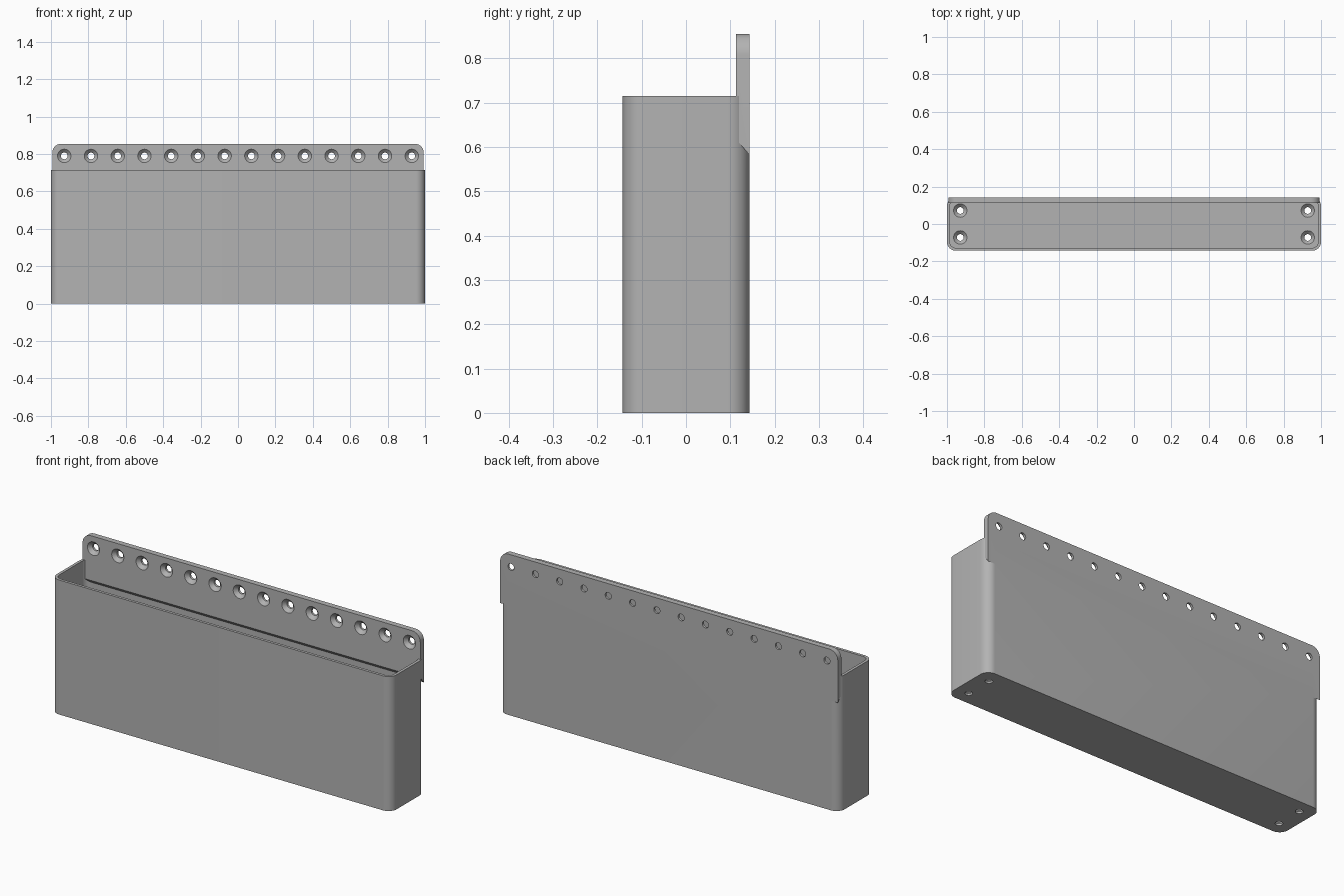
import bpy, bmesh
from math import pi, cos, sin, radians
from mathutils import Vector, Matrix

cube = bpy.data.objects.get("Cube")
if cube:
    bpy.data.objects.remove(cube, do_unlink=True)

HALF_W, HALF_D, BOX_H = 1.0, 0.143, 0.715
WALL, FLOOR, CORNER = 0.015, 0.028, 0.048
PLATE_FRONT, PLATE_TOP, PLATE_HALF = 0.113, 0.855, 0.993


def make_object(name, bm):
    bmesh.ops.recalc_face_normals(bm, faces=bm.faces)
    mesh = bpy.data.meshes.new(name)
    bm.to_mesh(mesh)
    bm.free()
    obj = bpy.data.objects.new(name, mesh)
    bpy.context.collection.objects.link(obj)
    return obj


def extrude_outline(bm, points, offset):
    face = bm.faces.new([bm.verts.new(p) for p in points])
    new = bmesh.ops.extrude_face_region(bm, geom=[face])["geom"]
    bmesh.ops.translate(bm, vec=offset, verts=[v for v in new if isinstance(v, bmesh.types.BMVert)])


def rounded_prism(name, hx, hy, z0, z1, radius, steps=10):
    points = []
    for quarter, (sx, sy) in enumerate([(1, 1), (-1, 1), (-1, -1), (1, -1)]):
        for i in range(steps + 1):
            a = (quarter + i / steps) * pi / 2
            points.append((sx * (hx - radius) + radius * cos(a),
                           sy * (hy - radius) + radius * sin(a), z0))
    bm = bmesh.new()
    extrude_outline(bm, points, (0, 0, z1 - z0))
    return make_object(name, bm)


def add_screw_hole(bm, origin, axis, segments=32):
    # Countersunk cutter: wide cone narrowing to a straight shank
    turn = Vector((0, 0, 1)).rotation_difference(Vector(axis)).to_matrix().to_4x4()
    place = Matrix.Translation(origin) @ turn
    rings = []
    for depth, r in [(-0.01, 0.046), (0.018, 0.018), (0.06, 0.018)]:
        angles = [2 * pi * i / segments for i in range(segments)]
        rings.append([bm.verts.new(place @ Vector((r * cos(a), r * sin(a), depth))) for a in angles])
    for low, high in zip(rings, rings[1:]):
        for i in range(segments):
            j = (i + 1) % segments
            bm.faces.new((low[i], low[j], high[j], high[i]))
    bm.faces.new(rings[0])
    bm.faces.new(rings[-1])


def combine(target, other, operation):
    mod = target.modifiers.new(operation.title(), "BOOLEAN")
    mod.operation, mod.solver, mod.object = operation, "EXACT", other
    bpy.context.view_layer.update()
    graph = bpy.context.evaluated_depsgraph_get()
    mesh = bpy.data.meshes.new_from_object(target.evaluated_get(graph))
    target.modifiers.clear()
    target.data = mesh
    bpy.data.objects.remove(other, do_unlink=True)


# Open-topped bin
bin_body = rounded_prism("wall_bin", HALF_W, HALF_D, 0, BOX_H, CORNER)
cavity = rounded_prism("cavity_cutter", HALF_W - WALL, HALF_D - WALL, FLOOR, 1.0, CORNER - WALL)
combine(bin_body, cavity, "DIFFERENCE")

# Mounting plate with sloped underside and rounded top corners
bm = bmesh.new()
section = [(PLATE_FRONT, 0.617), (HALF_D, 0.582), (HALF_D, PLATE_TOP), (PLATE_FRONT, PLATE_TOP)]
extrude_outline(bm, [(-PLATE_HALF, y, z) for y, z in section], (2 * PLATE_HALF, 0, 0))
top_corners = [e for e in bm.edges
               if all(v.co.z > PLATE_TOP - 0.01 for v in e.verts)
               and abs(e.verts[0].co.x - e.verts[1].co.x) < 0.01]
bmesh.ops.bevel(bm, geom=top_corners, offset=0.048, segments=10, profile=0.5, affect="EDGES")
combine(bin_body, make_object("mounting_plate", bm), "UNION")

# Row of screw holes in the plate, four more in the floor
bm = bmesh.new()
for i in range(14):
    add_screw_hole(bm, (-0.929 + i * 1.858 / 13, PLATE_FRONT, 0.79), (0, 1, 0))
for x in (-0.929, 0.929):
    for y in (-0.072, 0.072):
        add_screw_hole(bm, (x, y, FLOOR), (0, 0, -1))
combine(bin_body, make_object("screw_hole_cutter", bm), "DIFFERENCE")

# Grey plastic
grey = bpy.data.materials.new("grey_plastic")
grey.use_nodes = True
colour = (0.45, 0.45, 0.45, 1)
grey.diffuse_color = colour
grey.node_tree.nodes["Principled BSDF"].inputs["Base Color"].default_value = colour
bin_body.data.materials.clear()
bin_body.data.materials.append(grey)

bpy.ops.object.select_all(action="DESELECT")
bin_body.select_set(True)
bpy.context.view_layer.objects.active = bin_body
bpy.ops.object.shade_smooth_by_angle(angle=radians(30))
